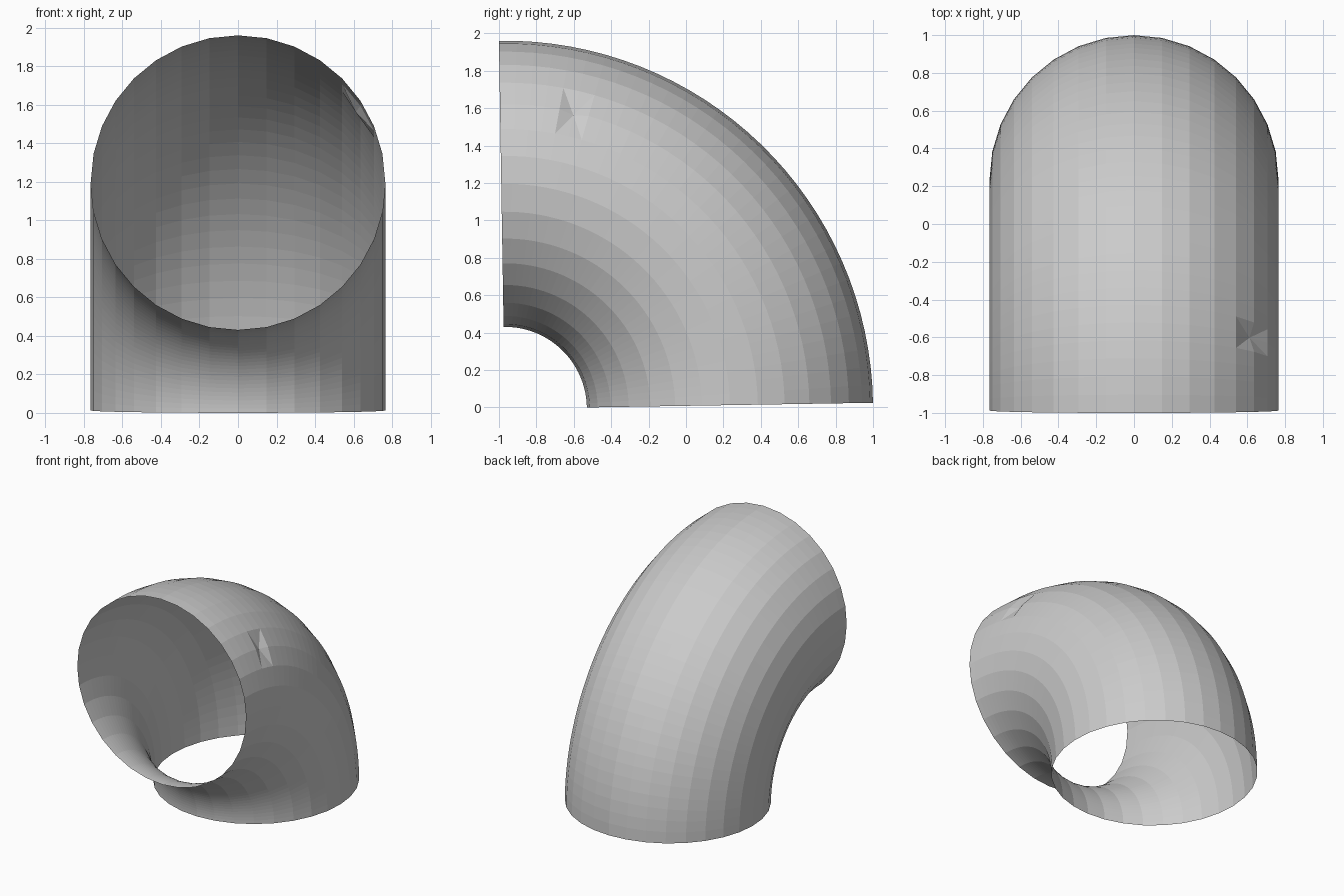
import bpy, bmesh
from math import sin, cos, radians, pi
from mathutils import Vector

if "Cube" in bpy.data.objects:
    bpy.data.objects.remove(bpy.data.objects["Cube"])

SIDES, STEPS = 32, 32
BEND_Y, BEND_Z = -0.968, -0.007      # centre of the bend
MAJOR, MINOR = 1.203, 0.765
START = 0.94                         # slight tilt of both open ends, degrees


def tube_point(step, side, r=MINOR):
    a = radians(START + 90 * step / STEPS)
    t = 2 * pi * side / SIDES
    d = MAJOR + r * cos(t)
    return Vector((r * sin(t), BEND_Y + d * cos(a), BEND_Z + d * sin(a)))


# Open quarter-turn pipe, swept ring by ring
bm = bmesh.new()
rings = [[bm.verts.new(tube_point(i, j)) for j in range(SIDES)]
         for i in range(STEPS + 1)]
for a, b in zip(rings, rings[1:]):
    for j in range(SIDES):
        k = (j + 1) % SIDES
        bm.faces.new((a[j], a[k], b[k], b[j]))

# Small dent on the upper right side
dent = rings[27][5]
dent.co = tube_point(27, 5, MINOR - 0.03)
bmesh.ops.triangulate(bm, faces=list(dent.link_faces))

bmesh.ops.recalc_face_normals(bm, faces=bm.faces)
if max(bm.faces, key=lambda f: f.calc_center_median().z).normal.z < 0:
    bmesh.ops.reverse_faces(bm, faces=bm.faces)

mesh = bpy.data.meshes.new("pipe_elbow")
bm.to_mesh(mesh)
bm.free()
bpy.context.collection.objects.link(bpy.data.objects.new("pipe_elbow", mesh))
